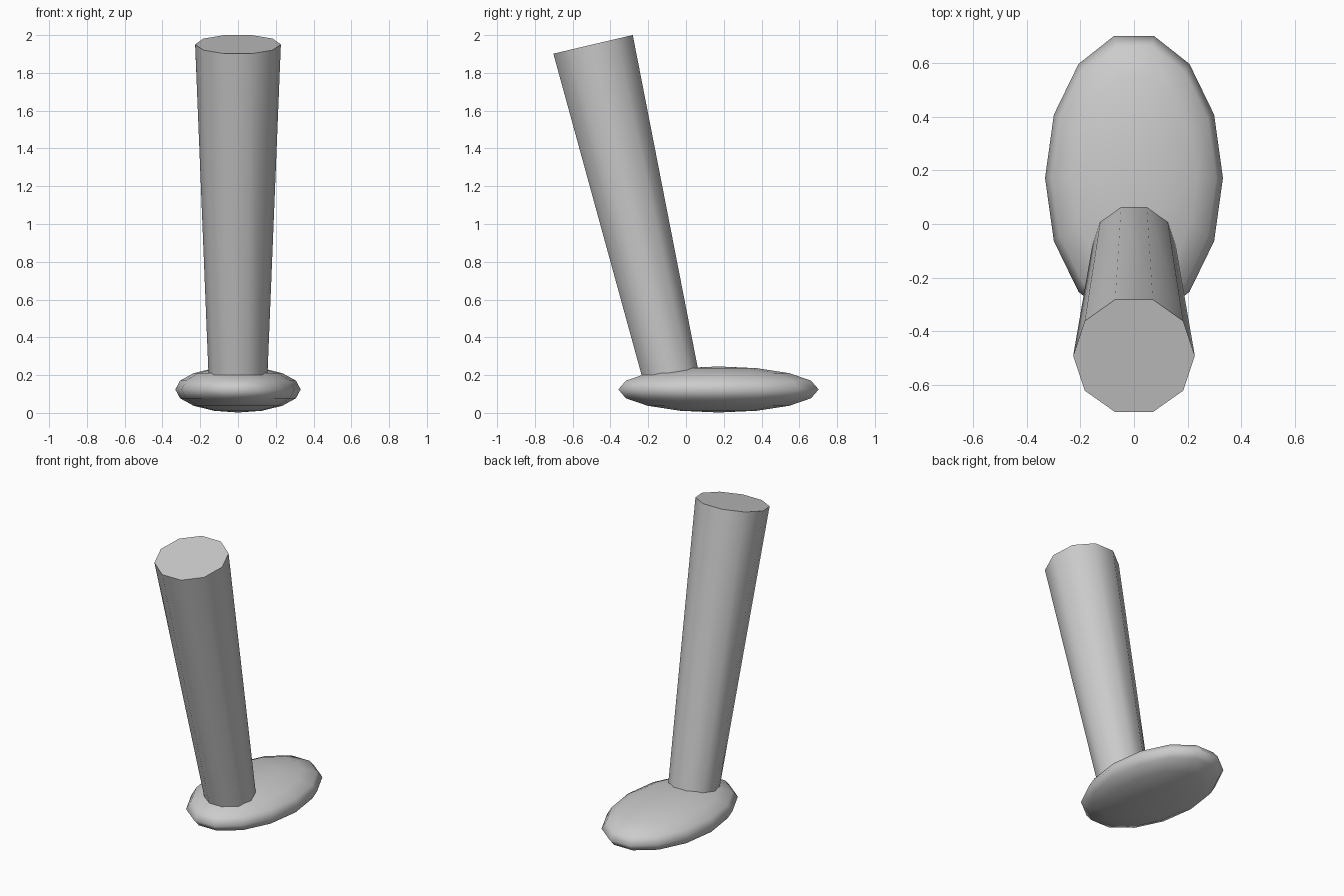
import bpy
import math
from mathutils import Matrix, Vector

cube = bpy.data.objects.get("Cube")
if cube:
    bpy.data.objects.remove(cube, do_unlink=True)

grey = bpy.data.materials.new("plain_grey")
grey.use_nodes = True
colour = (0.6, 0.6, 0.6, 1.0)
grey.diffuse_color = colour
grey.node_tree.nodes["Principled BSDF"].inputs["Base Color"].default_value = colour


def finish(name, smooth_angle):
    obj = bpy.context.object
    obj.name = name
    obj.data.materials.append(grey)
    bpy.ops.object.shade_smooth_by_angle(angle=math.radians(smooth_angle))
    return obj


# Foot: flattened ellipsoid, smooth all over
bpy.ops.mesh.primitive_uv_sphere_add(segments=14, ring_count=8, radius=1)
foot = bpy.context.object
turn = Matrix.Rotation(math.radians(90), 4, "Z")
foot.data.transform(Matrix.Diagonal((0.332, 0.544, 0.122, 1)) @ turn)
# Put a vertex column on each side of the foot
widest = max(v.co.x for v in foot.data.vertices)
if widest < 0.331:
    foot.data.transform(Matrix.Scale(0.332 / widest, 4, (1, 0, 0)))
foot.location = (0, 0.172, 0.124)
finish("foot", 180)

# Leg: tapered ten-sided column leaning forward, sunk into the foot
top = Vector((0, -0.492, 1.951))
tilt = math.radians(13.2)
axis = Vector((0, -math.sin(tilt), math.cos(tilt)))
length = 1.85
bpy.ops.mesh.primitive_cone_add(vertices=10, radius1=0.154, radius2=0.227, depth=length)
leg = bpy.context.object
# Quarter turn puts corners on the left and right
leg.data.transform(Matrix.Rotation(math.radians(90), 4, "Z"))
leg.rotation_euler = (tilt, 0, 0)
leg.location = top - axis * length / 2
finish("leg", 40)
